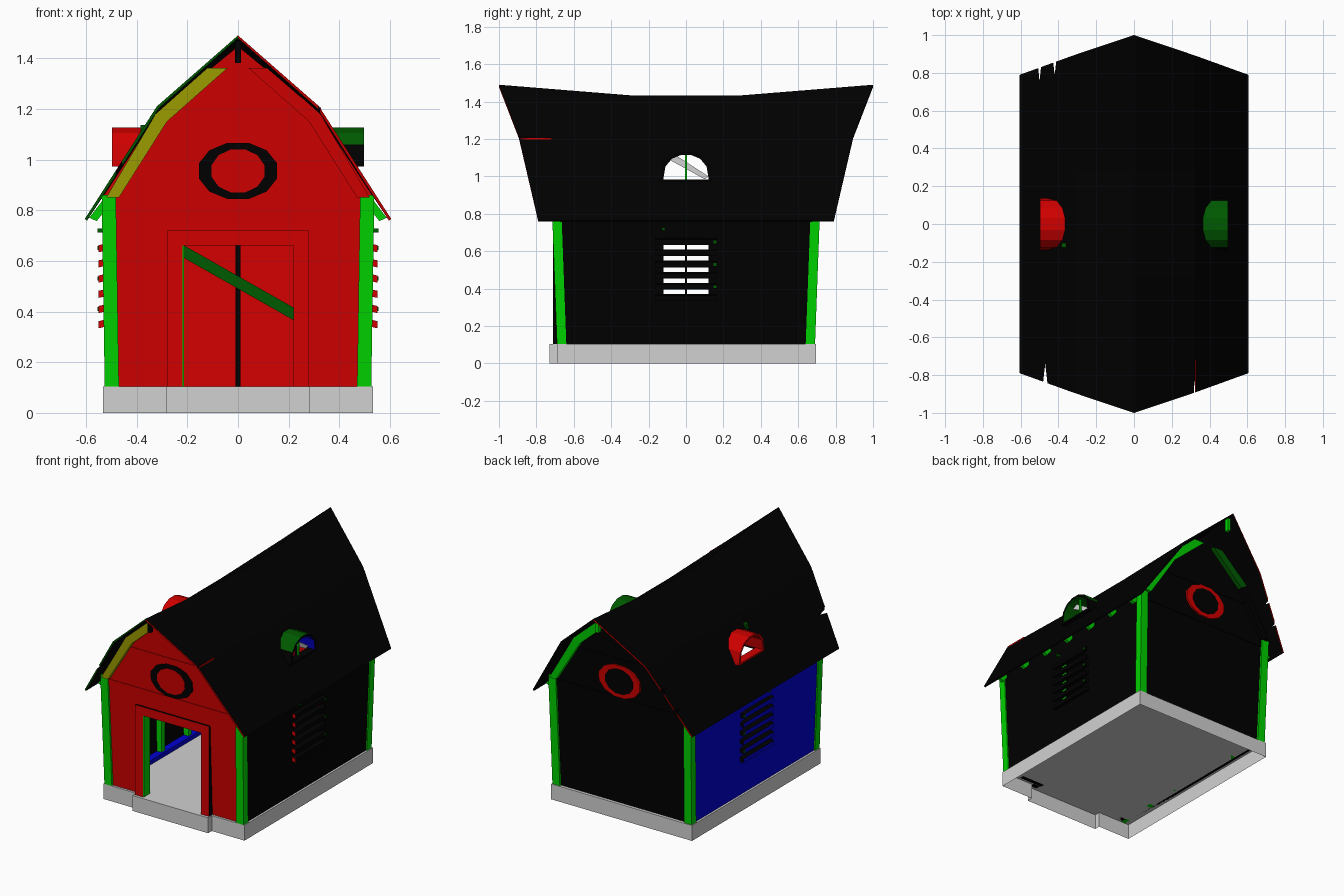
import bpy, bmesh
from math import sin, cos, pi

cube = bpy.data.objects.get("Cube")
if cube:
    bpy.data.objects.remove(cube)

# Colours
V = 0.64
COLOURS = {
    "black": (0, 0, 0), "red": (V, 0, 0), "green": (0, V, 0), "blue": (0, 0, V),
    "grey": (V, V, V), "dark_green": (0, 0.1, 0), "olive": (0.34, 0.34, 0),
}
MATS = {}
for name, rgb in COLOURS.items():
    m = bpy.data.materials.new(name)
    m.use_nodes = True
    m.diffuse_color = (*rgb, 1)
    m.node_tree.nodes["Principled BSDF"].inputs["Base Color"].default_value = (*rgb, 1)
    MATS[name] = m


def facing(n, c):
    """Paint by direction: front red, right blue, the rest black."""
    return "red" if n.y < -0.5 else "blue" if n.x < -0.5 else "black"


def paint(ob, rule):
    used = []
    ob.data.materials.clear()
    for p in ob.data.polygons:
        col = rule if isinstance(rule, str) else rule(p.normal, p.center)
        if col not in used:
            used.append(col)
            ob.data.materials.append(MATS[col])
        p.material_index = used.index(col)


def make(name, bm, rule):
    bmesh.ops.recalc_face_normals(bm, faces=bm.faces)
    me = bpy.data.meshes.new(name)
    bm.to_mesh(me)
    bm.free()
    ob = bpy.data.objects.new(name, me)
    bpy.context.collection.objects.link(ob)
    paint(ob, rule)
    return ob


def add_prism(bm, pts, place):
    """Extrude a 2D outline; place(u, v, d) gives the point at end d = 0 or 1."""
    a, b = [[bm.verts.new(place(u, v, d)) for u, v in pts] for d in (0, 1)]
    first = bm.faces.new(a)
    bm.faces.new(b[::-1])
    for i in range(len(a)):
        j = (i + 1) % len(a)
        bm.faces.new((a[i], b[i], b[j], a[j]))
    return first


def prism(name, pts, place, rule):
    bm = bmesh.new()
    add_prism(bm, pts, place)
    return make(name, bm, rule)


def rect(u0, u1, v0, v1):
    return [(u0, v0), (u1, v0), (u1, v1), (u0, v1)]


def box(name, x0, x1, y0, y1, z0, z1, rule):
    return prism(name, rect(x0, x1, y0, y1), lambda u, v, d: (u, v, (z0, z1)[d]), rule)


def lean(z):
    return 0.03 * (z - 0.105) / 0.75


def on_gable(s, proud, thick):
    """Place outlines on the leaning front (s=-1) or back (s=1) wall."""
    return lambda u, v, d: (u, s * (0.675 + lean(v) + proud - thick * d), v)


def mirrored(half):
    return half + [(-x, z) for x, z in reversed(half)]


# Foundation with a door step: a hollow tray, open underneath
bm = bmesh.new()
outline = mirrored([(0.285, -0.73), (0.285, -0.69), (0.532, -0.69), (0.532, 0.695)])
underside = add_prism(bm, outline, lambda u, v, d: (u, v, 0.105 * d))
bmesh.ops.delete(bm, geom=[underside], context="FACES_ONLY")
make("foundation", bm, "grey")

# Gable walls, with the doorway cut from the front one
gable = [(0.47, 0.105), (0.495, 0.85), (0.53, 0.858), (0.315, 1.188), (0.0, 1.447)]
left_side = [(-x, z) for x, z in reversed(gable[:-1])]
door = [(-0.22, 0.105), (-0.22, 0.66), (0.22, 0.66), (0.22, 0.105)]
prism("front_wall", gable + left_side + door, on_gable(-1, 0, 0.03), facing)
prism("back_wall", gable + left_side, on_gable(1, 0, 0.03), facing)

# Gable trim: boards, round window, barge boards and ridge ends
LOWER = [(0.52, 0.85), (0.325, 1.18), (0.28, 1.15), (0.47, 0.85)]
UPPER = [(0.325, 1.18), (0.12, 1.362), (0.04, 1.362), (0.28, 1.15)]
BARGE = {(-1, -1): ("olive", "olive"), (-1, 1): ("red", "red"),
         (1, -1): ("black", "dark_green"), (1, 1): ("green", "green")}
for s, end in ((-1, "front"), (1, "back")):
    wall_colour = "red" if s < 0 else "black"
    prism(end + "_lower_board", mirrored([(0.49, 0.80), (0.492, 0.84)]),
          on_gable(s, 0.004, 0.02), wall_colour)
    prism(end + "_upper_board", mirrored([(0.34, 1.06), (0.31, 1.11)]),
          on_gable(s, 0.004, 0.02), wall_colour)
    for part, rx, rz, proud in (("ring", 0.16, 0.115, 0.012), ("pane", 0.108, 0.088, 0.015)):
        pts = [(rx * cos((i + .5) * pi / 6), 0.955 + rz * sin((i + .5) * pi / 6)) for i in range(12)]
        dark = (part == "ring") == (s < 0)
        prism(end + "_window_" + part, pts, on_gable(s, proud, 0.03), "black" if dark else "red")
    for side, word in ((-1, "right"), (1, "left")):
        for strip, level, colour in zip((LOWER, UPPER), ("lower", "upper"), BARGE[s, side]):
            prism(f"{end}_{word}_{level}_barge_board", [(side * x, z) for x, z in strip],
                  on_gable(s, 0.03, 0.04), colour)
    box(end + "_ridge_end", -0.011, 0.011, s * 0.945 - 0.015, s * 0.945 + 0.015,
        1.38, 1.468, "black" if s < 0 else "green")

# Door frame and jamb
frame = [(-0.28, 0.105), (-0.28, 0.72), (0.28, 0.72), (0.28, 0.105)]
prism("door_frame", frame + door[::-1], lambda u, v, d: (u, -0.712 + 0.035 * d, v), facing)
box("door_jamb", -0.222, -0.214, -0.71, -0.645, 0.105, 0.66, "green")

for s, side in ((1, "left"), (-1, "right")):
    # Side wall, made of two halves around the louver opening
    for t, half in ((-1, "front"), (1, "back")):
        outline = [(0, 0.105), (0.66, 0.105), (0.68, 0.855), (0, 0.855),
                   (0, 0.67), (0.12, 0.67), (0.12, 0.37), (0, 0.37)]
        prism(f"{side}_wall_{half}", [(t * y, z) for y, z in outline],
              lambda u, v, d: (s * (0.518 + 0.4 * lean(v) - 0.02 * d), u, v), facing)
        # Leaning corner post
        prism(f"{half}_{side}_post", rect(0, 1, 0, 1),
              lambda u, v, d: (s * (0.47 + 0.056 * u + 0.012 * d),
                               t * (0.64 + 0.05 * v + 0.028 * d), (0.105, 0.86)[d]), "green")

    # Louver slats, centre bar and clips
    bm = bmesh.new()
    for i in range(6):
        z = 0.352 + 0.06 * i
        slat = [(0.515, z + 0.018), (0.55, z + 0.01), (0.55, z - 0.018), (0.515, z - 0.01)]
        add_prism(bm, slat, lambda u, v, d: (s * u, (-0.165, 0.165)[d], v))
    make(side + "_louver", bm, facing)
    box(side + "_louver_bar", s * 0.51 - 0.008, s * 0.51 + 0.008, -0.006, 0.006, 0.34, 0.68, facing)
    bm = bmesh.new()
    for y, z in ((-0.12, 0.72), (0.155, 0.65), (0.155, 0.53), (0.155, 0.41)):
        add_prism(bm, rect(y - 0.008, y + 0.008, z - 0.008, z + 0.008),
                  lambda u, v, d: (s * (0.52 + 0.034 * d), u, v))
    make(side + "_louver_clips", bm, "dark_green")

    # Inner studs and sill
    for y in (-0.41, -0.145, 0.145, 0.41):
        box(side + "_stud", s * 0.482 - 0.018, s * 0.482 + 0.018, y - 0.018, y + 0.018,
            0.105, 0.84, "green")
    box(side + "_sill", s * 0.475 - 0.025, s * 0.475 + 0.025, -0.64, 0.64, 0.106, 0.135, "blue")

    # Rafter tails under the eaves
    bm = bmesh.new()
    for i in range(7):
        y = -0.66 + 0.22 * i
        tail = [(0.51, 0.87), (0.587, 0.77), (0.558, 0.757), (0.50, 0.83)]
        add_prism(bm, tail, lambda u, v, d: (s * u, y - 0.012 + 0.024 * d, v))
    make(side + "_rafter_tails", bm, "green")

    # Arched roof vent with steep sides
    def arch(r, h):
        angles = [i * pi / 7 for i in range(8)]
        return [(r * cos(a), 0.98 + h * sin(a) ** 0.75) for a in angles]

    def vent_rule(n, c):
        if s < 0:
            return "red"
        if n.x > 0.5 or (abs(c.y) > 0.126 and c.z < 1.06):
            return "black"
        return "blue" if c.y > 0.08 and n.y < -0.2 else "dark_green"

    prism(side + "_vent", arch(0.137, 0.15) + arch(0.122, 0.137)[::-1],
          lambda u, v, d: (s * (0.36 + 0.137 * d), u, v), vent_rule)
    prism(side + "_vent_sill", rect(0.44, 0.497, 0.972, 0.984),
          lambda u, v, d: (s * u, -0.137 + 0.274 * d, v), "red" if s < 0 else "black")

# Bars in the left vent and a block beside the right one
box("vent_bar", 0.45, 0.462, -0.006, 0.006, 0.975, 1.115, "green")
prism("vent_brace", [(-0.09, 1.09), (-0.05, 1.11), (0.12, 1.0), (0.1, 0.985)],
      lambda u, v, d: (0.435 + 0.01 * d, u, v), "grey")
box("vent_block", -0.385, -0.36, -0.125, -0.1, 1.1, 1.136, "dark_green")

# Back wall framing seen from indoors
box("back_stud", -0.01, 0.01, 0.625, 0.65, 0.105, 1.3, "black")
prism("back_brace", [(-0.22, 0.665), (-0.22, 0.615), (0.45, 0.235), (0.45, 0.285)],
      lambda u, v, d: (u, 0.60 + 0.02 * d, v), "dark_green")

# Sagging gambrel roof: x, end height, middle height, overhang
section = [(0.605, 0.765, 0.765, 0.79), (0.32, 1.21, 1.195, 0.893), (0, 1.49, 1.432, 1.0)]
section += [(-x, a, b, c) for x, a, b, c in reversed(section[:-1])]
bm = bmesh.new()
rows = [[bm.verts.new(p) for p in ((x, -o, a), (x, -0.28, b), (x, 0.28, b), (x, o, a))]
        for x, a, b, o in section]
for r, q in zip(rows, rows[1:]):
    for i in range(3):
        bm.faces.new((r[i], r[i + 1], q[i + 1], q[i]))
roof = make("roof", bm, "black")
if roof.data.polygons[0].normal.z < 0:
    roof.data.flip_normals()
solid = roof.modifiers.new("thickness", "SOLIDIFY")
solid.thickness, solid.offset = 0.011, -1

# Cutters for the vent openings and the split ends of the roof
bm = bmesh.new()
for s in (-1, 1):
    add_prism(bm, arch(0.128, 0.142), lambda u, v, d: (s * (0.3 + 0.28 * d), u, v))
for x, w, y0, y1 in ((0.32, 0.006, -1, -0.8), (-0.47, 0.03, -1, -0.74),
                     (-0.42, 0.025, 1, 0.79), (-0.5, 0.025, 1, 0.755)):
    add_prism(bm, [(x - w, y0), (x + w, y0), (x, y1)], lambda u, v, d: (u, v, 0.7 + 0.9 * d))
cutter = make("roof_cutter", bm, "black")
cutter.hide_render = True
cut = roof.modifiers.new("openings", "BOOLEAN")
cut.object, cut.operation, cut.solver = cutter, "DIFFERENCE", "EXACT"
graph = bpy.context.evaluated_depsgraph_get()
result = bpy.data.meshes.new_from_object(roof.evaluated_get(graph))
roof.modifiers.clear()
roof.data = result
bpy.data.objects.remove(cutter)


def roof_rule(n, c):
    if abs(c.y) < 0.7 or abs(n.y) < 0.6:
        return "black"
    if n.y < 0:
        return "dark_green" if c.x < 0 else "red"
    return "red" if c.x < 0 else "black"


paint(roof, roof_rule)

# Split plank along the bend of the roof
box("roof_split", 0.322, 0.327, -0.885, -0.72, 1.197, 1.206, "red")
